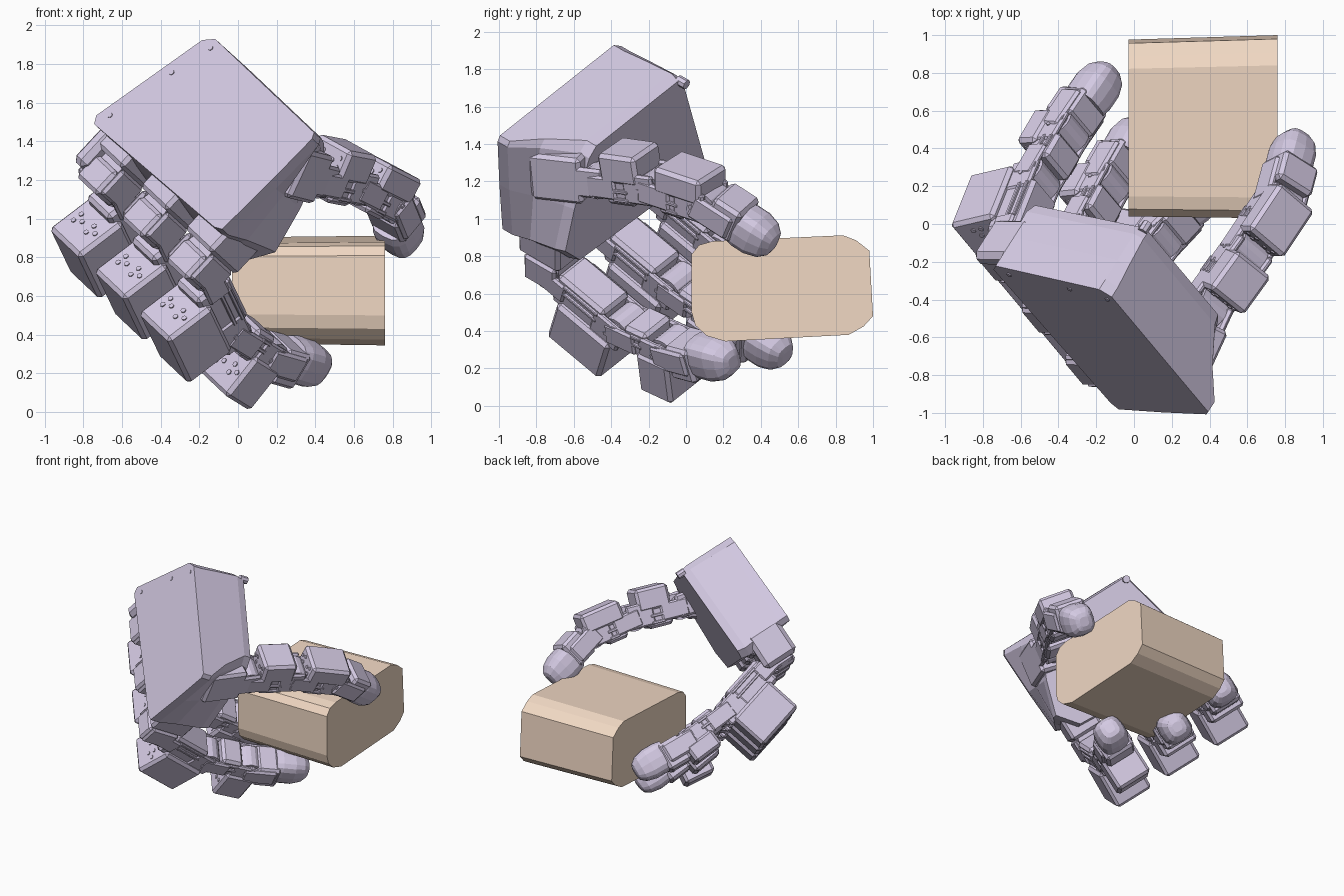
import bpy, bmesh, math
from mathutils import Vector, Matrix

if "Cube" in bpy.data.objects:
    bpy.data.objects.remove(bpy.data.objects["Cube"])

V = Vector

def material(name, rgb):
    m = bpy.data.materials.new(name)
    m.diffuse_color = (*rgb, 1)
    m.use_nodes = True
    m.node_tree.nodes["Principled BSDF"].inputs["Base Color"].default_value = m.diffuse_color
    return m

SHELL = material("lavender_shell", (0.66, 0.59, 0.77))
TAN = material("tan_block", (0.88, 0.69, 0.55))

# Hand axes: U across the knuckles, W towards the fingers, N out of the palm
U = V((0.55, -0.655, -0.52)).normalized()
W = V((-0.678, 0.01, -0.73))
W = (W - U * W.dot(U)).normalized()
N = U.cross(W)
TOP = V((-0.14, -0.36, 1.95))

def frame(o, x, y, z):
    m = Matrix((x, y, z)).transposed().to_4x4()
    m.translation = o
    return m

def link_frame(p, q, hinge):
    x = (q - p).normalized()
    z = x.cross(hinge).normalized()
    return frame(p, x, z.cross(x), z)

class Part:
    """Collects primitives in a local frame and makes one object."""
    def __init__(self, name, m, mat=SHELL):
        self.name, self.m, self.mat = name, m, mat
        self.bm = bmesh.new()

    def add(self, b):
        me = bpy.data.meshes.new("tmp")
        b.to_mesh(me)
        b.free()
        self.bm.from_mesh(me)
        bpy.data.meshes.remove(me)

    def box(self, lo, hi, bev=0.02):
        b = bmesh.new()
        c = [(p + q) / 2 for p, q in zip(lo, hi)]
        s = [q - p for p, q in zip(lo, hi)]
        bmesh.ops.create_cube(b, size=1, matrix=Matrix.Translation(c) @ Matrix.Diagonal((*s, 1)))
        bmesh.ops.bevel(b, geom=b.edges[:], offset=bev, segments=1, affect='EDGES')
        self.add(b)

    def pair(self, y0, y1, x, z, bev=0.012):
        # the same plate on both sides
        for a, b in ((y0, y1), (-y1, -y0)):
            self.box((x[0], a, z[0]), (x[1], b, z[1]), bev)

    def cyl(self, c, r, depth, axis='Y', n=16):
        b = bmesh.new()
        rot = {'X': Matrix.Rotation(math.pi / 2, 4, 'Y'),
               'Y': Matrix.Rotation(math.pi / 2, 4, 'X'), 'Z': Matrix()}[axis]
        bmesh.ops.create_cone(b, cap_ends=True, segments=n, radius1=r, radius2=r,
                              depth=depth, matrix=Matrix.Translation(c) @ rot)
        self.add(b)

    def loft(self, rings):
        b = bmesh.new()
        vs = [[b.verts.new(p) for p in r] for r in rings]
        k = len(vs[0])
        for a, c in zip(vs, vs[1:]):
            for i in range(k):
                b.faces.new((a[i], a[(i + 1) % k], c[(i + 1) % k], c[i]))
        b.faces.new(vs[0])
        b.faces.new(vs[-1])
        self.add(b)

    def done(self):
        self.bm.transform(self.m)
        bmesh.ops.recalc_face_normals(self.bm, faces=self.bm.faces)
        me = bpy.data.meshes.new(self.name)
        self.bm.to_mesh(me)
        self.bm.free()
        me.materials.append(self.mat)
        bpy.context.collection.objects.link(bpy.data.objects.new(self.name, me))

def joint(p):
    # hinge drum with bolted caps on both sides
    p.cyl((0, 0, 0), 0.09, 0.17)
    p.cyl((0, 0, 0), 0.07, 0.235)
    for i in range(6):
        a = i * math.pi / 3
        p.cyl((0.046 * math.cos(a), 0, 0.046 * math.sin(a)), 0.013, 0.25, n=6)

def link(name, p, q, hinge, motor, half=0.135):
    """Hinged bracket with a motor housing (x0, x1, z0, z1) on its outer side."""
    L = (q - p).length
    x0, x1, z0, z1 = motor
    k = Part(name, link_frame(p, q, hinge))
    joint(k)
    k.box((0.08, -0.11, -0.10), (L - 0.09, 0.11, z0 + 0.05), 0.02)
    k.box((x0, -half, z0), (x1, half, z1), 0.02)
    # fork plates around both hinges, stiffening ribs
    k.pair(0.09, 0.125, (-0.05, 0.16), (-0.065, 0.065))
    k.pair(0.085, 0.12, (L - 0.15, L + 0.05), (-0.075, 0.10))
    for z in (-0.06, -0.01):
        k.pair(0.10, 0.125, (0.14, L - 0.12), (z - .01, z + .01), 0.004)
    # two groups of screws on the rear end of the housing
    zc = (z0 + z1) / 2
    for s in (-1, 1):
        for i in range(3):
            a = i * math.tau / 3
            k.cyl((x0, s * 0.06 + .03 * math.cos(a), zc + .03 * math.sin(a)), 0.014, 0.012, 'X', 8)
    k.done()

def fingertip(name, p, q, hinge):
    L = (q - p).length
    k = Part(name, link_frame(p, q, hinge))
    joint(k)
    k.box((0.05, -0.115, -0.08), (0.23, 0.115, 0.13), 0.02)
    k.pair(0.09, 0.13, (-0.05, 0.2), (-0.065, 0.08), 0.015)
    # padded dome
    rings = []
    for x, r in ((0.19, .92), (0.24, 1), (L - .12, 1), (L - .05, .84), (L - .01, .56), (L, .3)):
        ring = []
        for i in range(16):
            a = i * math.tau / 16
            c, s = math.cos(a), math.sin(a)
            ring.append((x, 0.112 * r * math.copysign(abs(c) ** .65, c),
                         0.117 * r * math.copysign(abs(s) ** .65, s)))
        rings.append(ring)
    k.loft(rings)
    k.done()

# Palm: lofted from the back plate to the palmar face, coordinates (U, W, N)
palm = Part("palm", frame(TOP, U, W, N))
back = [(-.02, .05), (.04, 0), (.97, 0), (.99, .03), (.98, .35), (.96, .69), (.91, .71), (-.17, .75), (-.2, .71)]
front = [(-.03, .04), (.01, 0), (.70, 0), (.76, .05), (.89, .34), (.97, .60), (.85, .75), (-.15, .80), (-.2, .74)]
mix = [((a + c) / 2, (b + d) / 2) for (a, b), (c, d) in zip(back, front)]
def grow(o, f):
    return [(0.4 + (x - .4) * f, 0.38 + (y - .38) * f) for x, y in o]
palm.loft([[(x, y, z) for x, y in o] for o, z in
           ((back, 0), (back, .07), (mix, .2), (front, .38), (grow(front, .97), .44))])
# side cheek at the outer corner, edge pin and back screws
palm.box((-.2, .68, .07), (-.1, .96, .34), 0.03)
palm.cyl((0.0, 0.03, .45), 0.028, 0.06, 'Z', 8)
for x, y in ((.06, .05), (-.02, .28), (-.13, .66)):
    palm.cyl((x, y, 0), 0.014, 0.01, 'Z', 8)
palm.done()

# Three fingers: hinge positions in the (N, W) plane, depth of the upper motor
POSES = {
    "index": (0.81, ((.05, -.03), (.54, .10), (.87, .06), (1.30, -.08)), .29),
    "middle": (0.39, ((.05, -.03), (.54, .10), (.88, .14), (1.31, .17)), .18),
    "ring": (-0.03, ((.05, -.03), (.54, .10), (.88, .12), (1.33, .10)), .17)}
for name, (u, pts, depth) in POSES.items():
    root = TOP + U * u + W * 0.95 + N * 0.2
    J = [root + N * a + W * b for a, b in pts]
    # knuckle mount emerging from the palm
    k = Part(name + "_mount", frame(root, N, U, W))
    k.box((-.12, -.125, -.32), (.17, .125, -.13), 0.02)
    k.cyl((.04, 0, -.10), 0.09, 0.2, 'X')
    k.box((-.09, -.1, -.10), (.08, .1, .06), 0.02)
    k.pair(.09, .125, (-.08, .14), (-.13, .04), 0.015)
    k.done()
    link(name + "_lower_link", J[0], J[1], U, (.14, .52, .07, .36), 0.145)
    link(name + "_upper_link", J[1], J[2], U, (.17, .40, .03, depth))
    fingertip(name + "_tip", J[2], J[3], U)

# Thumb
H = V((-.75, .52, .40)).normalized()
T = [V(p) for p in ((.26, -.70, 1.25), (.38, -.44, 1.22), (.59, -.15, 1.18), (.77, .12, 1.09), (.865, .475, .86))]
k = Part("thumb_mount", link_frame(T[0], T[1], H))
L = (T[1] - T[0]).length
k.box((-.1, -.12, -.12), (L - .08, .12, .15), 0.02)
k.cyl((L - .07, 0, 0), 0.08, 0.1, 'X')
k.pair(.085, .12, (L - .16, L + .05), (-.075, .1), 0.015)
k.done()
link("thumb_lower_link", T[1], T[2], H, (.07, .32, .03, .20), 0.125)
link("thumb_upper_link", T[2], T[3], H, (.06, .37, .03, .18), 0.13)
fingertip("thumb_tip", T[3], T[4], H)

# Held block: chamfered profile (y, z) swept along x with slight taper
prof = [(.03, .81), (.07, .86), (.14, .88), (.84, .912), (.91, .885), (.98, .83),
        (1.0, .48), (.95, .425), (.87, .38), (.21, .345), (.11, .375), (.05, .43), (.03, .50)]
block = Part("held_block", Matrix(), TAN)
block.loft([[(.76, y, z) for y, z in prof],
            [(-.03, .04 + (y - .03) * .965, .66 + (z - .66) * .965) for y, z in prof]])
block.done()
